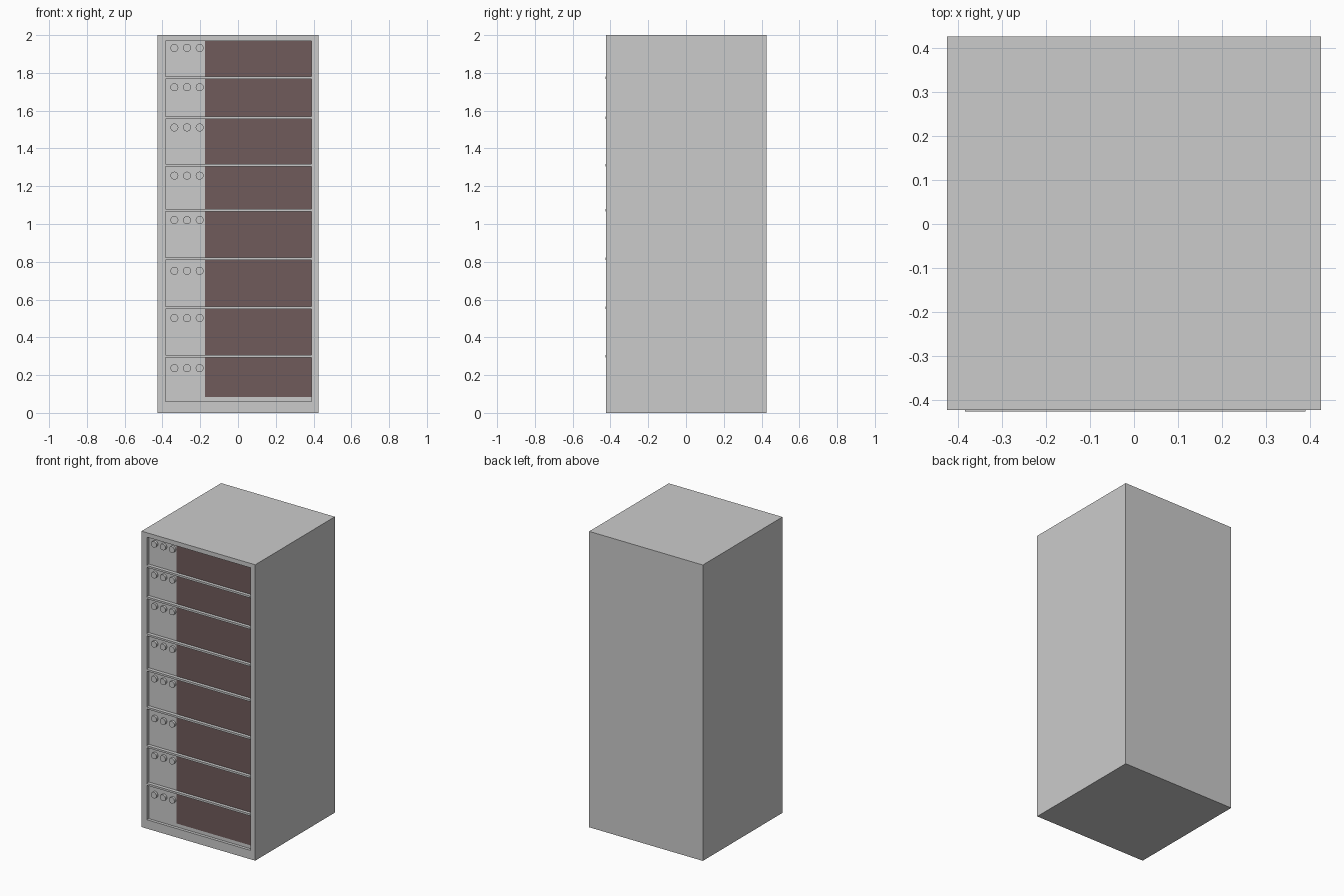
import bpy, bmesh, math

if "Cube" in bpy.data.objects:
    bpy.data.objects.remove(bpy.data.objects["Cube"])

FRONT, BACK, RECESS = -0.423, 0.427, -0.403
LEFT, RIGHT, BOTTOM, TOP = -0.385, 0.39, 0.06, 1.97


def material(name, rgb):
    m = bpy.data.materials.new(name)
    m.diffuse_color = (*rgb, 1)
    m.use_nodes = True
    m.node_tree.nodes["Principled BSDF"].inputs["Base Color"].default_value = m.diffuse_color
    return m


def add_object(name, bm, mat=None):
    bmesh.ops.recalc_face_normals(bm, faces=bm.faces)
    me = bpy.data.meshes.new(name)
    bm.to_mesh(me)
    bm.free()
    ob = bpy.data.objects.new(name, me)
    bpy.context.collection.objects.link(ob)
    if mat:
        me.materials.append(mat)
    return ob


def box_bm(lo, hi):
    bm = bmesh.new()
    bmesh.ops.create_cube(bm, size=1)
    for v in bm.verts:
        v.co = [lo[i] if v.co[i] < 0 else hi[i] for i in range(3)]
    return bm


dark = material("dark_panel", (0.16, 0.105, 0.105))
light = material("light_button", (0.95, 0.95, 0.95))

# Cabinet: box with its front face inset and pushed in
bm = box_bm((-0.425, FRONT, 0), (0.425, BACK, 2))
bm.normal_update()
face = min(bm.faces, key=lambda f: f.calc_center_median().y)
bmesh.ops.inset_region(bm, faces=[face], thickness=0.04)
for v in face.verts:
    v.co.x = LEFT if v.co.x < 0 else RIGHT
    v.co.z = BOTTOM if v.co.z < 1 else TOP
pushed = bmesh.ops.extrude_discrete_faces(bm, faces=[face])["faces"][0]
for v in pushed.verts:
    v.co.y = RECESS
add_object("cabinet", bm)

# Dark panel on the recessed front
add_object("dark_panel", box_bm((-0.175, RECESS - 0.002, 0.084),
                                (RIGHT, RECESS + 0.002, TOP)), dark)

# Divider bars between the units, slightly proud of the cabinet
for i, z in enumerate((1.774, 1.562, 1.311, 1.073, 0.817, 0.556, 0.301)):
    add_object(f"divider_{i + 1}", box_bm((LEFT, -0.427, z - 0.0065),
                                          (RIGHT, RECESS, z + 0.0065)))

# Three round buttons on every unit
for row, z in enumerate((1.932, 1.724, 1.511, 1.256, 1.021, 0.752, 0.502, 0.237)):
    for col, x in enumerate((-0.337, -0.27, -0.203)):
        bm = bmesh.new()
        bmesh.ops.create_cone(bm, cap_ends=True, segments=20,
                              radius1=0.021, radius2=0.021, depth=0.016)
        for v in bm.verts:
            v.co = (x + v.co.x, RECESS - 0.008 + v.co.z, z + v.co.y)
        add_object(f"button_{row + 1}_{col + 1}", bm, light)
